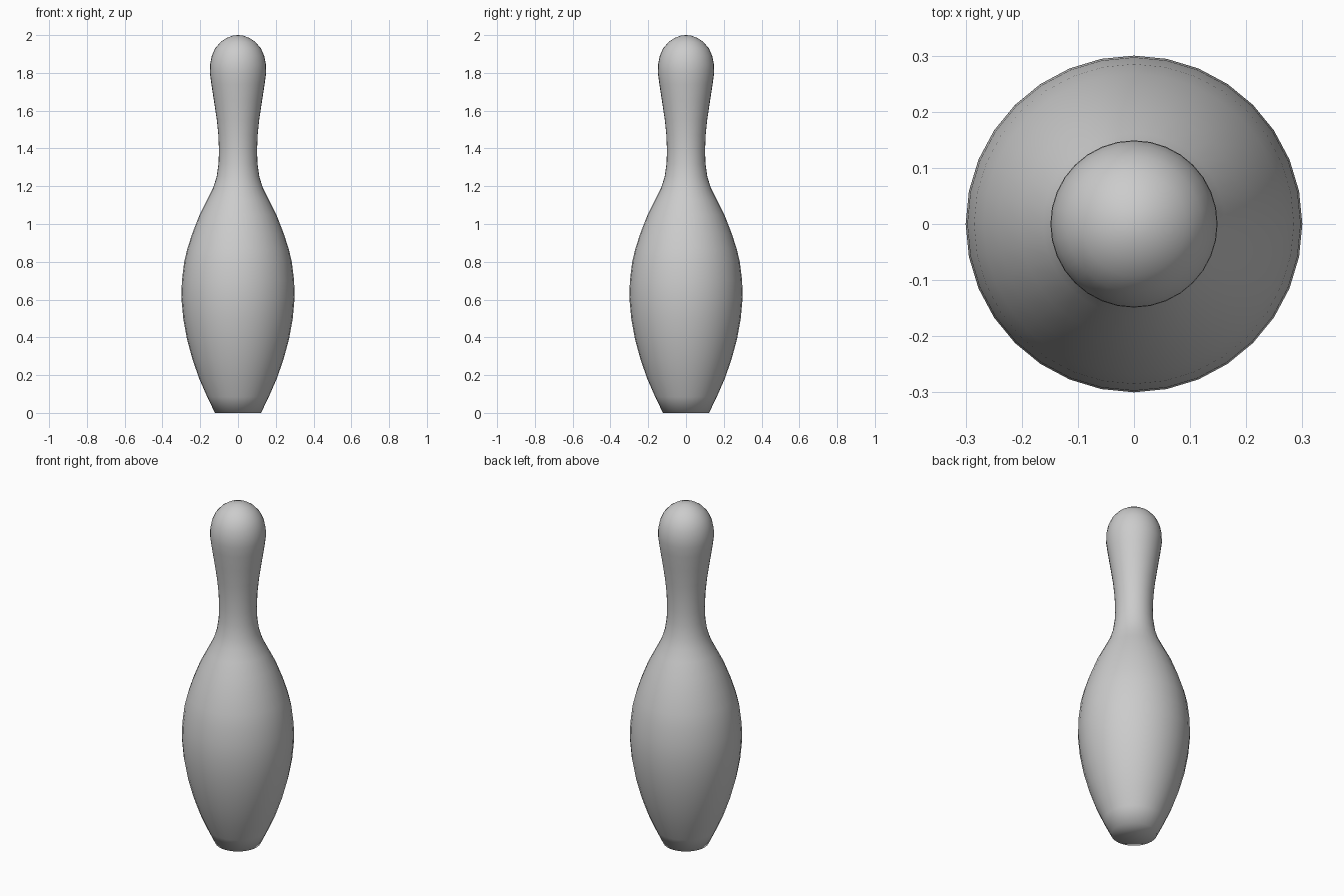
import bpy, bmesh, math

if "Cube" in bpy.data.objects:
    bpy.data.objects.remove(bpy.data.objects["Cube"])

SIDES = 32

# Half profile (radius, height) from base rim to just under the tip
PROFILE = [
    (0.122, 0.0), (0.163, 0.085), (0.205, 0.18), (0.24, 0.28), (0.27, 0.39),
    (0.29, 0.50), (0.30, 0.61), (0.297, 0.70), (0.285, 0.80), (0.268, 0.87),
    (0.242, 0.95), (0.203, 1.05), (0.162, 1.13), (0.132, 1.19), (0.113, 1.25),
    (0.103, 1.32), (0.101, 1.39), (0.104, 1.47), (0.112, 1.55), (0.127, 1.65),
    (0.141, 1.74), (0.149, 1.80), (0.148, 1.845), (0.139, 1.89),
    (0.121, 1.93), (0.093, 1.963), (0.06, 1.985), (0.028, 1.997),
]

bm = bmesh.new()

# Stacked rings turned around z
rings = []
for r, z in PROFILE:
    rings.append([bm.verts.new((r * math.cos(2 * math.pi * i / SIDES),
                                r * math.sin(2 * math.pi * i / SIDES), z))
                  for i in range(SIDES)])
for low, high in zip(rings, rings[1:]):
    for i in range(SIDES):
        j = (i + 1) % SIDES
        bm.faces.new((low[i], low[j], high[j], high[i]))

# Rounded tip and flat base
tip = bm.verts.new((0, 0, 2.0))
for i in range(SIDES):
    bm.faces.new((rings[-1][i], rings[-1][(i + 1) % SIDES], tip))
bm.faces.new(rings[0][::-1])

# Smooth shading runs over the base rim as well
for face in bm.faces:
    face.smooth = True

mesh = bpy.data.meshes.new("bowling_pin")
bm.to_mesh(mesh)
bm.free()
pin = bpy.data.objects.new("bowling_pin", mesh)
bpy.context.collection.objects.link(pin)
